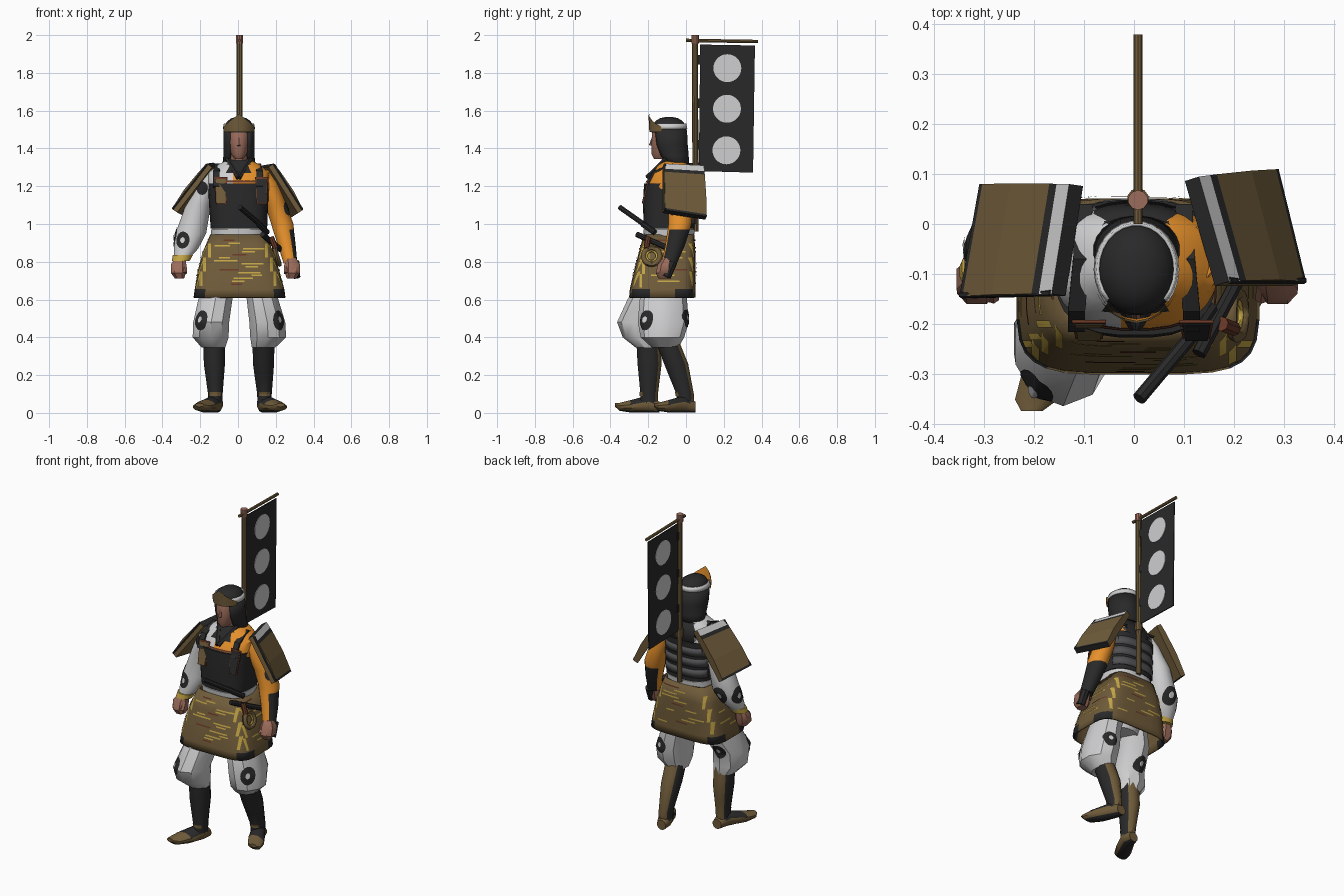
import bpy, bmesh, math, random
from mathutils import Vector
from mathutils.bvhtree import BVHTree

if "Cube" in bpy.data.objects:
    bpy.data.objects.remove(bpy.data.objects["Cube"])

random.seed(4)
COL = {"white": (.62, .62, .63), "black": (.022, .022, .023), "bronze": (.16, .105, .042),
       "orange": (.82, .29, .025), "gold": (.55, .38, .06), "skin": (.33, .15, .105),
       "dark_red": (.14, .04, .02), "gray": (.085, .085, .09)}
MATS = {}
for k, c in COL.items():
    MATS[k] = bpy.data.materials.new(k)
    MATS[k].diffuse_color = (*c, 1)


def finish(name, bm, rule, smooth=35, solid=0, recalc=True):
    """Turn a bmesh into an object; rule is a colour name or f(centre, normal)."""
    if recalc:
        bmesh.ops.recalc_face_normals(bm, faces=bm.faces)
    bm.normal_update()
    me = bpy.data.meshes.new(name)
    ob = bpy.data.objects.new(name, me)
    bpy.context.collection.objects.link(ob)
    used = []
    for f in bm.faces:
        m = rule if isinstance(rule, str) else rule(f.calc_center_median(), f.normal)
        if m not in used:
            used.append(m)
            me.materials.append(MATS[m])
        f.material_index = used.index(m)
    bm.to_mesh(me)
    bm.free()
    if smooth:
        bpy.ops.object.select_all(action='DESELECT')
        ob.select_set(True)
        bpy.context.view_layer.objects.active = ob
        bpy.ops.object.shade_smooth_by_angle(angle=math.radians(smooth))
    if solid:
        mod = ob.modifiers.new("thickness", 'SOLIDIFY')
        mod.thickness = solid
    return ob


def loft(name, secs, rule, n=16, p=2, axis='z', arc=None, sub=1, caps=True, **kw):
    """Skin superellipse sections (position on axis, centre a, centre b, radius a, radius b)."""
    secs = sorted(secs)
    rows = [secs[0]]
    for s, t in zip(secs, secs[1:]):
        rows += [[u + (v - u) * i / sub for u, v in zip(s, t)] for i in range(1, sub + 1)]
    bm = bmesh.new()
    rings = []
    for h, ca, cb, ra, rb in rows:
        ring = []
        for i in range(n):
            a = 2 * math.pi * (i + .5) / n if not arc else arc[0] + (arc[1] - arc[0]) * i / (n - 1)
            c, s = math.cos(a), math.sin(a)
            u = ca + ra * math.copysign(abs(c) ** (2 / p), c)
            v = cb + rb * math.copysign(abs(s) ** (2 / p), s)
            ring.append(bm.verts.new((u, v, h) if axis == 'z' else (u, h, v)))
        rings.append(ring)
    for r, q in zip(rings, rings[1:]):
        for i in range(n - (1 if arc else 0)):
            j = (i + 1) % n
            bm.faces.new((r[i], r[j], q[j], q[i]))
    if caps and not arc:
        bm.faces.new(rings[0])
        bm.faces.new(rings[-1])
    return finish(name, bm, rule, recalc=bool(caps and not arc), **kw)


def rod(name, a, b, r, mat, n=10, r2=None):
    a, b = Vector(a), Vector(b)
    bm = bmesh.new()
    bmesh.ops.create_cone(bm, cap_ends=True, segments=n, radius1=r, radius2=r2 or r, depth=(b - a).length)
    q = Vector((0, 0, 1)).rotation_difference(b - a)
    for v in bm.verts:
        v.co = q @ v.co + (a + b) / 2
    return finish(name, bm, mat)


def decal(name, target, at, d, w, h, mat, round_=False, lift=.004):
    """Thin painted patch projected along d onto the target's surface."""
    src = bmesh.new()
    src.from_mesh(target.data)
    tree = BVHTree.FromBMesh(src)
    d = Vector(d).normalized()
    u = d.cross(Vector((0, 0, 1))).normalized()
    v = u.cross(d)
    bm = bmesh.new()
    grid = []
    for i in range(5):
        row = []
        for j in range(17):
            if round_:
                t = 2 * math.pi * j / 16
                a, b = math.cos(t) * w * (i + .02) / 8, math.sin(t) * h * (i + .02) / 8
            else:
                a, b = w * (j / 16 - .5), h * (i / 4 - .5)
            hit = tree.ray_cast(Vector(at) + u * a + v * b - d * .5, d)[0]
            row.append(bm.verts.new(hit - d * lift) if hit else None)
        grid.append(row)
    for r, q in zip(grid, grid[1:]):
        for j in range(16):
            vs = (r[j], r[j + 1], q[j + 1], q[j])
            if all(vs) and max((x.co - y.co).length for x in vs for y in vs) < .08:
                bm.faces.new(vs)
    src.free()
    for f in bm.faces:
        f.normal_update()
        if f.normal.dot(d) > 0:
            f.normal_flip()
    return finish(name, bm, mat, recalc=False)


def slab(name, corners, th, rows, mats, under="black", bulge=0):
    """Plate between top edge a-b and bottom edge c-d, striped along its height."""
    a, b, c, d = map(Vector, corners)
    nrm = (b - a).cross(c - a).normalized()
    nrm = nrm if nrm.z > 0 else -nrm
    bm = bmesh.new()
    top = [[a.lerp(c, t), b.lerp(d, t)] for t in rows]
    out = [[bm.verts.new(p + nrm * bulge * math.sin(t * math.pi)) for p in r] for r, t in zip(top, rows)]
    inn = [[bm.verts.new(p - nrm * th) for p in r] for r in top]
    for i in range(len(rows) - 1):
        for r in (out, inn):
            bm.faces.new((r[i][0], r[i][1], r[i + 1][1], r[i + 1][0]))
        for k in (0, 1):
            bm.faces.new((out[i][k], out[i + 1][k], inn[i + 1][k], inn[i][k]))
    for i in (0, -1):
        bm.faces.new((out[i][0], out[i][1], inn[i][1], inn[i][0]))

    def rule(p, n):
        if n.dot(nrm) < .5:
            return under if abs(n.dot((c - a).normalized())) < .7 else mats[-1]
        t = (p - a.lerp(b, .5)).dot((c - a).normalized()) / (c - a).length
        return mats[min(range(len(mats)), key=lambda i: abs((rows[i] + rows[i + 1]) / 2 - t))]
    return finish(name, bm, rule, smooth=0)


# Legs: baggy trousers, gaiters and turned-out shoes
boot = lambda c, n: "bronze" if n.y > .75 else "black"
legs = (("right", -1, [(.72, -.085, -.13, .085, .1), (.6, -.12, -.18, .095, .13), (.48, -.142, -.245, .1, .12),
                       (.4, -.145, -.23, .1, .105), (.345, -.13, -.2, .065, .065)], -.2, (-.125, -.12), -.14, -.375),
        ("left", 1, [(.72, .1, -.1, .085, .1), (.6, .13, -.12, .088, .125), (.48, .155, -.12, .1, .135),
                     (.4, .16, -.125, .1, .115), (.345, .135, -.11, .065, .07)], -.1, (.135, .14), .05, -.17))
for side, s, trouser, ky, (kx, ax), heel, toe in legs:
    pants = loft(side + "_trouser", trouser, "white", n=10)
    ay = heel - .055
    loft(side + "_gaiter", [(.38, kx, ky, .06, .065), (.26, kx, ky * .55 + ay * .45 + .005, .058, .066),
                            (.1, ax, ay, .04, .048), (.04, ax, ay, .038, .048)], boot, n=12, sub=2)
    L = toe - heel
    shoe = lambda c, n: "black" if .15 < (c.y - heel) / L < .7 and n.z > .1 or n.z < -.85 else "bronze"
    loft(side + "_shoe", [(heel, ax - s * .005, .03, .03, .03), (heel + .25 * L, ax + s * .005, .047, .047, .047),
                          (heel + .65 * L, ax + s * .05, .035, .055, .034), (heel + .9 * L, ax + s * .075, .032, .045, .022),
                          (toe, ax + s * .085, .042, .022, .01)], shoe, n=12, axis='y', sub=2)
    decal(side + "_ankle_trim", bpy.data.objects[side + "_gaiter"], (ax, ay, .1), (0, 1, 0), .06, .02, "bronze")
    fx, fy, bx = trouser[2][1] + s * .06, trouser[2][2] - .09, trouser[2][1] + s * .02
    for nm, w, m, li, dz in (("crest", .085, "black", .004, 0), ("crest_gap", .026, "white", .008, .004)):
        decal(f"{side}_knee_{nm}", pants, (fx, fy, .49 + dz), (-s * .65, 1, 0), w, w * 1.25, m, True, li)
        decal(f"{side}_back_{nm}", pants, (bx, 0, .5 + dz), (-s * .15, -1, 0), w, w * 1.1, m, True, li)
loft("hips", [(.64, 0, -.11, .1, .08), (.8, 0, -.1, .14, .11)], "white", n=12)

# Flared armour skirt with black corners and worn gold streaks
skirt = loft("armour_skirt", [(.945, .0, -.09, .147, .134), (.85, .0, -.1, .188, .15), (.75, .003, -.112, .217, .164),
                              (.655, .008, -.124, .238, .174), (.61, .008, -.125, .244, .177)],
             lambda c, n: "black" if c.z < .655 and abs(c.x - .01) > .17 and abs(c.y + .12) > .08 else "bronze",
             n=28, p=4.5, caps=False, solid=.012)
for d, at, wide, num in (((0, 1, 0), (0, -.2), .26, 16), ((0, -1, 0), (0, 0), .24, 12),
                         ((1, 0, 0), (0, -.11), .14, 8), ((-1, 0, 0), (0, -.11), .14, 8)):
    for i in range(num):
        t = i / num
        off, z = random.uniform(-.5, .5) * wide * (.7 + .4 * t), .915 - .25 * t
        decal("skirt_streak", skirt, (at[0] + off * abs(d[1]), at[1] + off * abs(d[0]), z), d,
              random.uniform(.05, .13), .008, "gold" if i % 5 else "dark_red")
for s in (-1, 1):
    for y, dy in ((-.2, 1), (0, -1)):
        for x, z in ((.15, .86), (.178, .785), (.197, .71)):
            decal("skirt_edge", skirt, (s * x, y, z), (0, dy, 0), .016, .075, "gold")
    for z, y in ((.85, -.2), (.77, -.225), (.7, -.24)):
        decal("skirt_side_edge", skirt, (s * .2, y, z), (-s, 0, 0), .014, .07, "gold")

# Torso with two-tone robe, chest armour and banded back
torso = loft("robe", [(.9, .003, -.09, .14, .125), (.98, .005, -.09, .142, .13), (1.1, .003, -.09, .15, .133),
                      (1.2, .003, -.085, .165, .132), (1.27, .003, -.075, .165, .105), (1.315, .005, -.065, .11, .08),
                      (1.34, .005, -.065, .06, .06)],
             lambda c, n: "black" if c.z > 1.26 and abs(c.x - .004) < .06 else "white" if c.z < .98 or c.x < 0 else "orange",
             n=28, p=2.5, sub=2)
loft("chest_armour", [(.975, .005, -.09, .15, .135), (1.1, .003, -.09, .157, .138), (1.215, .003, -.087, .162, .136)],
     "black", n=28, p=2.8)
loft("upper_back", [(1.2, .003, -.085, .15, .134), (1.27, .003, -.075, .135, .112), (1.32, .005, -.065, .09, .083)],
     "black", n=12, p=2.5, arc=(.5, math.pi - .5), solid=.006)
for i in range(4):
    z, k = 1.0 + i * .066, max(0, i - 2)
    loft("back_band", [(z, .003, -.088 - k * .006, .157, .138), (z + .05, .003, -.088 - k * .014, .158, .139)],
         "gray", n=14, p=2.8, arc=(.45, math.pi - .45), solid=.006)
loft("sash", [(.925, .003, -.09, .147, .132), (.972, .005, -.09, .15, .137)], "white", n=28, p=2.6)
decal("armour_top_trim", torso, (0, -.2, 1.225), (0, 1, 0), .2, .008, "dark_red", lift=.008)
# V collar and shoulder straps
for s in (-1, 1):
    rod("collar", (.003, -.203, 1.245), (.005 + s * .06, -.1, 1.345), .015, "black", 6)
    pts = [(.115, -.216, 1.2), (.115, -.175, 1.28), (.105, -.07, 1.32), (.1, .04, 1.26)]
    for a, b in zip(pts, pts[1:]):
        slab("shoulder_strap", [(s * (a[0] - .017), *a[1:]), (s * (a[0] + .017), *a[1:]),
                                (s * (b[0] - .017), *b[1:]), (s * (b[0] + .017), *b[1:])], .012, [0, 1], ["black"])
    x = -.09 if s < 0 else .125
    for nm, w, y, m in (("trim", .034, -.226, "dark_red"), ("plate", .028, -.23, "bronze" if s < 0 else "black")):
        slab("chest_" + nm, [(x - w, y + .028, 1.2 + w * 1.4), (x + w, y + .028, 1.2 + w * 1.4),
                             (x - w * .8, y - .004, 1.14 - w), (x + w * .8, y - .004, 1.14 - w)], .006, [0, 1], [m], m)

# Arms, fists and cuffs
sleeve = loft("white_sleeve", [(1.285, -.125, -.06, .04, .055), (1.22, -.16, -.055, .056, .07), (1.1, -.21, -.035, .068, .07),
                               (.95, -.25, -.04, .083, .075), (.87, -.275, -.065, .066, .062), (.825, -.295, -.085, .045, .045)], "white")
loft("gold_cuff", [(.805, -.303, -.095, .048, .046), (.835, -.292, -.085, .054, .05)], "gold")
arm = loft("orange_sleeve", [(1.285, .125, -.06, .04, .055), (1.22, .157, -.055, .056, .07), (1.1, .2, -.03, .058, .066),
                             (1.0, .235, -.032, .06, .062), (.97, .24, -.038, .057, .06), (.88, .26, -.06, .047, .052),
                             (.79, .278, -.09, .037, .042)], lambda c, n: "black" if c.z < .97 and n.x + n.y > -.1 else "orange")
for s, x in ((-1, -.315), (1, .288)):
    loft("fist", [(.82, x - s * .01, -.095, .03, .03), (.785, x, -.11, .043, .042), (.74, x, -.118, .042, .045),
                  (.712, x - s * .005, -.118, .026, .03)], "skin", n=8, p=2.6)
    rod("thumb", (x - s * .03, -.12, .785), (x - s * .032, -.148, .74), .014, "skin", 6)
rod("bracer_end", (.3, -.07, .8), (.305, -.105, .72), .026, "black", 8)
for at, d, w in (((-.29, -.1, .915), (.2, 1, 0), .075), ((-.19, -.1, 1.19), (0, 1, 0), .06), ((-.25, 0, .93), (0, -1, 0), .09),
                 ((-.27, -.04, .93), (1, 0, 0), .085)):
    decal("sleeve_crest", sleeve, at, d, w, w * 1.2, "black", True)
    if at[2] < 1:
        decal("sleeve_crest_gap", sleeve, at, d, w * .35, w * .4, "white", True, .008)
decal("orange_sleeve_mark", arm, (.25, -.06, 1.08), (-1, .7, 0), .05, .07, "black", True)

# Big shoulder guards with dark front rims
rows, cols = [0, .12, .19, .6, .96, 1], ["white", "black", "bronze", "bronze", "black"]
slab("right_shoulder_guard", [(-.13, .08, 1.325), (-.165, -.14, 1.32), (-.31, .08, 1.06), (-.35, -.145, 1.08)], .034, rows, cols, "bronze", .012)
slab("left_shoulder_guard", [(.13, .095, 1.31), (.19, -.115, 1.32), (.29, .11, 1.04), (.345, -.115, 1.075)], .034, rows, cols, "bronze", .012)
for a, b in (((-.165, -.138, 1.316), (-.346, -.142, 1.08)), ((.19, -.113, 1.316), (.341, -.113, 1.076))):
    rod("guard_rim", a, b, .007, "black", 6)

# Head and helmet
loft("neck", [(1.28, .005, -.07, .05, .05), (1.4, .005, -.09, .045, .05)], "skin", n=12)
loft("face", [(1.345, .005, -.135, .022, .035), (1.37, .005, -.125, .042, .058), (1.43, .005, -.115, .056, .068),
              (1.5, .005, -.11, .06, .07), (1.52, .005, -.1, .055, .065)], "skin", n=16)
rod("nose", (.005, -.186, 1.415), (.005, -.173, 1.465), .011, "skin", 6, .005)
loft("helmet_dome", [(1.485, .005, -.09, .081, .094), (1.52, .005, -.09, .077, .09), (1.545, .005, -.09, .062, .073),
                     (1.56, .005, -.09, .04, .048), (1.566, .005, -.09, .015, .02)], "black", n=20)
loft("white_band", [(1.503, .005, -.09, .086, .098), (1.532, .005, -.09, .08, .092)], "white", n=20, arc=(-.75, math.pi + .75), solid=.006)
loft("neck_guard", [(1.5, .005, -.09, .083, .096), (1.42, .005, -.083, .083, .093), (1.36, .005, -.068, .083, .083),
                    (1.31, .005, -.045, .089, .062)], "black", n=20, arc=(-.9, math.pi + .9), solid=.016)
# Pointed brow plate, orange on its inner face
for nm, off, m in (("brow_plate", .004, "bronze"), ("brow_lining", 0, "orange")):
    bm = bmesh.new()
    lo, hi = [], []
    for i in range(9):
        t = (i - 4) / 4
        x, y = .005 + math.sin(t * 1.15) * (.086 + off), -.09 - math.cos(t * 1.15) * (.1 + off)
        lo.append(bm.verts.new((x, y, 1.488)))
        hi.append(bm.verts.new((x, y - .005 * (1 - abs(t)), 1.515 + .068 * (1 - abs(t)) ** 1.2)))
    for i in range(8):
        f = bm.faces.new((lo[i], lo[i + 1], hi[i + 1], hi[i]))
        if nm == "brow_lining":
            f.normal_flip()
    finish(nm, bm, m, recalc=False)

# Sword, dagger, pouch and rope coil at the hip
rod("sword_handle", (.01, -.35, 1.088), (.115, -.225, 1.0), .014, "black", 8)
rod("sword_sheath", (.11, -.23, 1.0), (.155, -.165, .955), .015, "black", 8)
rod("dagger", (.13, -.26, .945), (.225, -.08, .865), .015, "black", 8)
rod("red_pouch", (.175, -.2, .93), (.2, -.21, .87), .015, "dark_red", 8)
for r, w, m, x in ((.043, .014, "bronze", .206), (.027, .006, "gold", .206)):
    bm = bmesh.new()
    ring = [[bm.verts.new((x + w * math.sin(b) + math.sin(a) * r * -.3, -.182 + (r + w * math.cos(b)) * math.cos(a),
                           .83 + (r + w * math.cos(b)) * math.sin(a)))
             for b in [k * math.pi / 3 for k in range(6)]] for a in [k * math.pi / 10 for k in range(20)]]
    for i in range(20):
        for k in range(6):
            j, l = (i + 1) % 20, (k + 1) % 6
            bm.faces.new((ring[i][k], ring[j][k], ring[j][l], ring[i][l]))
    finish("rope_coil", bm, m, smooth=60)

# Back banner
rod("banner_pole", (.008, .05, .96), (.008, .048, 1.995), .016, "bronze")
rod("pole_bracket", (.008, .05, 1.24), (.008, .05, 1.29), .022, "bronze")
rod("pole_cap", (.008, .048, 1.955), (.008, .048, 2.0), .02, "skin")
rod("banner_crossbar", (.008, .0, 1.972), (.008, .38, 1.966), .009, "bronze", 8)
slab("banner_cloth", [(.011, .075, 1.95), (.011, .365, 1.945), (.011, .068, 1.28), (.011, .355, 1.272)], .006, [0, 1], ["black"])
for z, y in ((1.825, .219), (1.61, .217), (1.39, .214)):
    rod("banner_disc", (.004, y, z), (.014, y, z), .074, "white", 28)
for z in (1.87, 1.64, 1.42):
    slab("banner_tie", [(.012, .055, z + .025), (.012, .08, z + .025), (.012, .055, z - .025), (.012, .08, z - .025)], .008, [0, 1], ["black"])

for m in bpy.data.materials:
    if m.users and not m.is_grease_pencil:
        m.use_nodes = True
        m.node_tree.nodes["Principled BSDF"].inputs["Base Color"].default_value = m.diffuse_color
